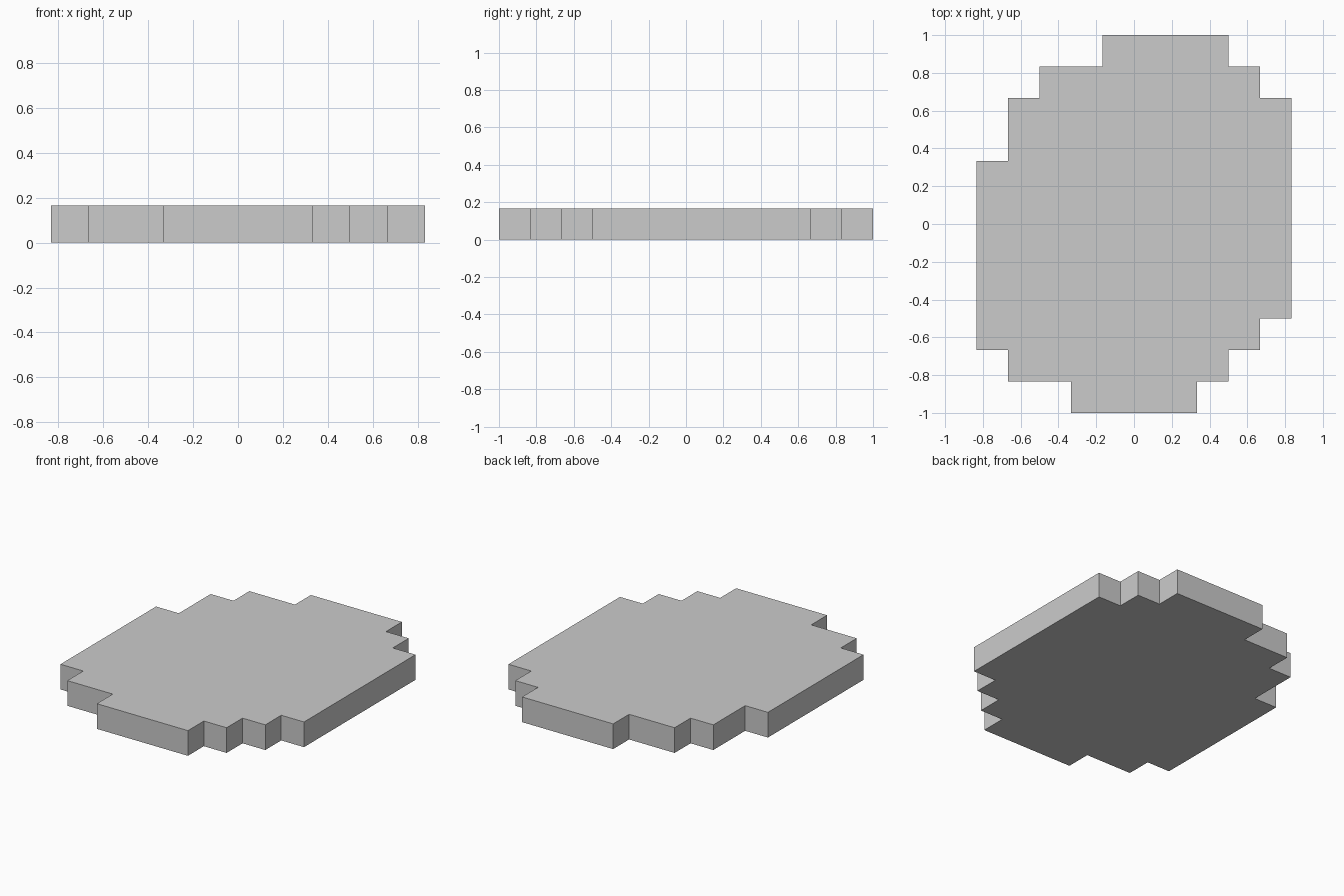
import bpy
import bmesh

if "Cube" in bpy.data.objects:
    bpy.data.objects.remove(bpy.data.objects["Cube"])

U = 1 / 6  # one block of the grid

# Rows from front to back: (y start, y end, x left, x right) in blocks
ROWS = [
    (-6, -5, -2, 2),
    (-5, -4, -4, 3),
    (-4, -3, -5, 4),
    (-3, 2, -5, 5),
    (2, 4, -4, 5),
    (4, 5, -3, 4),
    (5, 6, -1, 3),
]

# Stepped outline: up the right side, back down the left side
right, left = [], []
for y0, y1, x0, x1 in ROWS:
    for side, x in ((right, x1), (left, x0)):
        for p in ((x, y0), (x, y1)):
            # drop the middle point where two rows share an edge line
            if len(side) > 1 and side[-1] == p:
                side.pop()
            else:
                side.append(p)
outline = right + left[::-1]

# Slab: fill the outline and extrude it one block up
bm = bmesh.new()
base = bm.faces.new([bm.verts.new((x * U, y * U, 0)) for x, y in outline])
top = bmesh.ops.extrude_face_region(bm, geom=[base], use_keep_orig=True)
bmesh.ops.translate(bm, vec=(0, 0, U),
                    verts=[v for v in top["geom"] if isinstance(v, bmesh.types.BMVert)])
bmesh.ops.recalc_face_normals(bm, faces=bm.faces)

mesh = bpy.data.meshes.new("stepped_slab")
bm.to_mesh(mesh)
bm.free()
slab = bpy.data.objects.new("stepped_slab", mesh)
bpy.context.collection.objects.link(slab)
